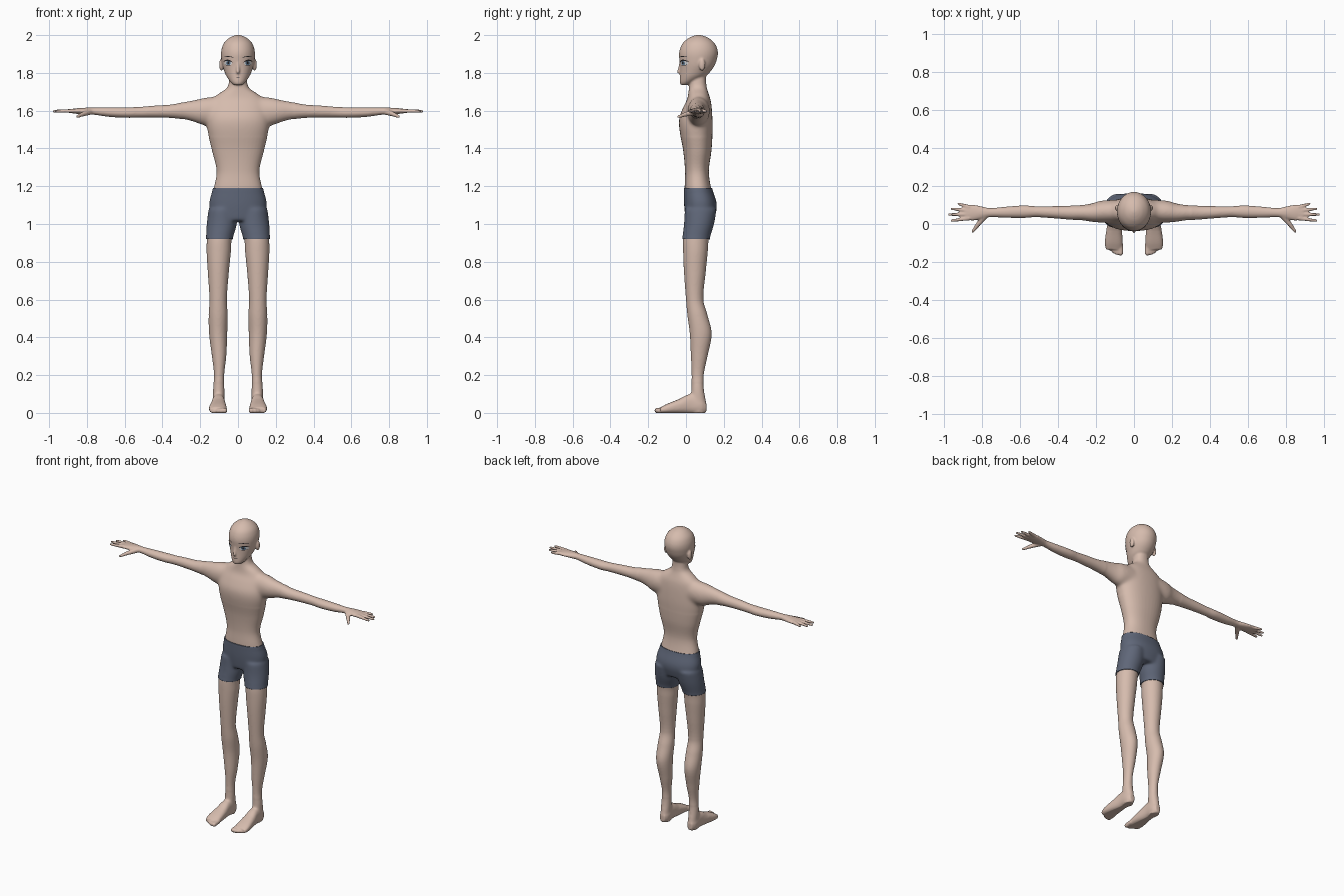
import bpy, bmesh, math
from mathutils import Vector, Matrix
from mathutils.bvhtree import BVHTree

if "Cube" in bpy.data.objects:
    bpy.data.objects.remove(bpy.data.objects["Cube"])


def material(name, rgb):
    m = bpy.data.materials.new(name)
    m.diffuse_color = (*rgb, 1)
    m.use_nodes = True
    m.node_tree.nodes["Principled BSDF"].inputs["Base Color"].default_value = m.diffuse_color
    return m


SKIN = material("skin", (0.67, 0.50, 0.42))
CLOTH = material("grey blue cloth", (0.115, 0.135, 0.19))
DARK = material("dark lash", (0.02, 0.018, 0.02))
WHITE = material("eye white", (0.75, 0.75, 0.76))
IRIS = material("blue iris", (0.13, 0.22, 0.33))


def add_object(name, bm, mat):
    mesh = bpy.data.meshes.new(name)
    bm.to_mesh(mesh)
    mesh.materials.append(mat)
    for p in mesh.polygons:
        p.use_smooth = True
    ob = bpy.data.objects.new(name, mesh)
    bpy.context.collection.objects.link(ob)
    return ob


def smooth_sections(secs, steps=6):
    """Cubic interpolation of section rows (first value is the position)."""
    def slope(i, k):
        a, b = secs[max(i - 1, 0)], secs[min(i + 1, len(secs) - 1)]
        return (b[k] - a[k]) / (b[0] - a[0])
    out = []
    for i in range(len(secs) - 1):
        p, q = secs[i], secs[i + 1]
        h = q[0] - p[0]
        for j in range(steps):
            t = j / steps
            row = [p[0] + h * t]
            for k in range(1, 5):
                row.append((2*t**3 - 3*t*t + 1) * p[k] + (t**3 - 2*t*t + t) * h * slope(i, k)
                           + (3*t*t - 2*t**3) * q[k] + (t**3 - t*t) * h * slope(i + 1, k))
            out.append(row)
    return out + [list(secs[-1])]


def loft(bm, axis, secs, side=1, power=2.0, n=40):
    """Skin oval sections (position, centre, radius, centre, radius) along an axis."""
    rings = []
    for t, ca, ra, cb, rb in smooth_sections(secs):
        ring = []
        for i in range(n):
            c, s = math.cos(2*math.pi*i/n), math.sin(2*math.pi*i/n)
            a = ca + ra * math.copysign(abs(c)**(2/power), c)
            b = cb + rb * math.copysign(abs(s)**(2/power), s)
            x, y, z = {"x": (t, a, b), "y": (a, t, b), "z": (a, b, t)}[axis]
            ring.append(bm.verts.new((x * side, y, z)))
        rings.append(ring)
    for r, q in zip(rings, rings[1:]):
        for i in range(n):
            bm.faces.new((r[i], r[(i+1) % n], q[(i+1) % n], q[i]))
    bm.faces.new(rings[0][::-1])
    bm.faces.new(rings[-1])


def ball(bm, c, size):
    bmesh.ops.create_uvsphere(bm, u_segments=20, v_segments=12, radius=1,
                              matrix=Matrix.Translation(c) @ Matrix.Diagonal((*size, 1)))


def digit(bm, p, q, r0, r1, side=1):
    """Tapered rod with round ends, for fingers, toes and nose."""
    p, q = Vector((p[0]*side, p[1], p[2])), Vector((q[0]*side, q[1], q[2]))
    d = q - p
    m = Matrix.Translation((p + q) / 2) @ d.to_track_quat("Z", "Y").to_matrix().to_4x4()
    bmesh.ops.create_cone(bm, cap_ends=True, segments=16, radius1=r0, radius2=r1, depth=d.length, matrix=m)
    ball(bm, p, (r0,) * 3)
    ball(bm, q, (r1,) * 3)


bm = bmesh.new()
# torso and neck
loft(bm, "z", [(1.02, 0, .12, .073, .07), (1.10, 0, .148, .077, .082), (1.19, 0, .128, .063, .07),
               (1.28, 0, .113, .058, .063), (1.39, 0, .138, .06, .075), (1.50, 0, .163, .053, .088),
               (1.56, 0, .165, .052, .088), (1.62, 0, .155, .061, .075), (1.66, 0, .14, .068, .062),
               (1.69, 0, .105, .066, .054), (1.72, 0, .06, .063, .048), (1.76, 0, .047, .063, .043),
               (1.82, 0, .045, .066, .043)], power=2.25)
# head
loft(bm, "z", [(1.736, 0, .022, -.008, .02), (1.75, 0, .038, .005, .038), (1.78, 0, .06, .034, .067),
               (1.81, 0, .073, .05, .082), (1.84, 0, .083, .06, .092), (1.87, 0, .088, .064, .099),
               (1.90, 0, .09, .066, .103), (1.93, 0, .086, .067, .098), (1.96, 0, .073, .067, .082),
               (1.985, 0, .047, .067, .052), (1.997, 0, .022, .066, .024), (2.001, 0, .006, .066, .006)])
digit(bm, (0, -.028, 1.86), (0, -.036, 1.808), .006, .010)
ball(bm, (0, -.04, 1.806), (.009, .010, .009))

for s in (1, -1):
    # ear
    ball(bm, (s * .088, .085, 1.843), (.012, .017, .033))
    # arm and palm
    loft(bm, "x", [(.10, .068, .06, 1.60, .075), (.18, .065, .058, 1.595, .074), (.22, .06, .05, 1.597, .062),
                   (.27, .06, .042, 1.60, .05), (.35, .06, .036, 1.597, .036), (.45, .063, .031, 1.595, .031),
                   (.52, .065, .029, 1.592, .028), (.58, .065, .033, 1.59, .028), (.68, .062, .029, 1.592, .025),
                   (.76, .06, .024, 1.597, .019), (.80, .06, .032, 1.598, .018), (.85, .06, .042, 1.598, .015),
                   (.89, .06, .038, 1.598, .010)], s, n=32)
    # fingers and thumb
    for y0, x1, y1 in ((.030, .962, .018), (.051, .975, .050), (.071, .96, .080), (.090, .925, .106)):
        digit(bm, (.87, y0, 1.599), (x1, y1, 1.597), .0115, .0075, s)
    digit(bm, (.785, .045, 1.594), (.825, -.005, 1.58), .017, .012, s)
    digit(bm, (.825, -.005, 1.58), (.851, -.040, 1.568), .012, .008, s)
    # leg
    loft(bm, "z", [(0, .102, .028, .066, .036), (.06, .102, .03, .066, .04), (.12, .102, .031, .062, .034),
                   (.20, .10, .027, .062, .032), (.30, .10, .038, .07, .044), (.42, .105, .048, .078, .058),
                   (.52, .105, .05, .06, .053), (.60, .105, .046, .046, .046), (.75, .104, .056, .047, .058),
                   (.85, .102, .064, .05, .065), (.92, .099, .066, .053, .068), (1.0, .086, .075, .069, .075),
                   (1.08, .083, .068, .078, .08)], s)
    # foot and toes
    loft(bm, "y", [(-.135, .107, .042, .014, .016), (-.10, .107, .047, .022, .026), (-.04, .105, .042, .034, .038),
                   (.02, .103, .034, .048, .052), (.08, .102, .031, .038, .042), (.108, .102, .017, .03, .026)],
         s, power=2.5, n=32)
    for i in range(5):
        r = .0145 - .0012 * i
        x = .071 + .0185 * i - .0008 * i * i
        digit(bm, (x, -.11, r + .002), (x, -.153 + .0022 * i * i, r - .002), r, r, s)

bmesh.ops.recalc_face_normals(bm, faces=bm.faces)
# fuse the parts into one skin
source = add_object("source", bm, SKIN)
mod = source.modifiers.new("fuse", "REMESH")
mod.mode = "VOXEL"
mod.voxel_size = 0.005
fused = source.evaluated_get(bpy.context.evaluated_depsgraph_get()).to_mesh()
bm.free()
bm = bmesh.new()
bm.from_mesh(fused)
bpy.data.objects.remove(source)


def relax(test, times):
    verts = [v for v in bm.verts if test(v.co)]
    for _ in range(times):
        bmesh.ops.smooth_vert(bm, verts=verts, factor=0.5, use_axis_x=True, use_axis_y=True, use_axis_z=True)


# soften shoulders, hips, ankles and then everything
relax(lambda c: 1.46 < c.z < 1.73 and abs(c.x) < .30, 40)
relax(lambda c: .93 < c.z < 1.17, 25)
relax(lambda c: .05 < c.z < .16 and c.y > -.04, 15)
relax(lambda c: True, 3)
for v in bm.verts:
    v.co.z = max(v.co.z, 0)
bmesh.ops.recalc_face_normals(bm, faces=bm.faces)

# cut the waist and hem lines, then separate the shorts
for z in (.92, 1.19):
    bmesh.ops.bisect_plane(bm, geom=bm.verts[:] + bm.edges[:] + bm.faces[:],
                           plane_co=(0, 0, z), plane_no=(0, 0, 1))
tree = BVHTree.FromBMesh(bm)


def in_shorts(f):
    return .92 < f.calc_center_median().z < 1.19


cloth = bm.copy()
bmesh.ops.delete(cloth, geom=[f for f in cloth.faces if not in_shorts(f)], context="FACES")
bmesh.ops.delete(bm, geom=[f for f in bm.faces if in_shorts(f)], context="FACES")
add_object("body", bm, SKIN)
shorts = add_object("shorts", cloth, CLOTH)
mod = shorts.modifiers.new("thickness", "SOLIDIFY")
mod.thickness, mod.offset = .005, 1


def patch(name, mat, fn, lift, nu=24, nv=4):
    """Thin plate laid on the face; fn gives x and z for u, v in 0..1."""
    b = bmesh.new()
    grid = []
    for j in range(nv + 1):
        row = []
        for i in range(nu + 1):
            x, z = fn(i / nu, j / nv)
            hit = tree.ray_cast(Vector((x, -1, z)), Vector((0, 1, 0)))[0]
            row.append(b.verts.new((x, (hit.y if hit else 0) - lift, z)))
        grid.append(row)
    for j in range(nv):
        for i in range(nu):
            f = b.faces.new((grid[j][i], grid[j][i+1], grid[j+1][i+1], grid[j+1][i]))
            f.normal_update()
            if f.normal.y > 0:
                f.normal_flip()
    add_object(name, b, mat)


def oval(cx, cz, rx, rz):
    return lambda u, v: (cx + rx * (.02 + .98*v) * math.cos(2*math.pi*u),
                         cz + rz * (.02 + .98*v) * math.sin(2*math.pi*u))


def arc(x0, x1, z0, z1, bend, thick):
    return lambda u, v: (x0 + (x1 - x0) * u,
                         z0 + (z1 - z0) * u + bend * 4*u*(1 - u) + thick * (v - .5) * (.3 + 2.8*u*(1 - u)))


# eyes, lashes, brows and mouth
for s, side in ((1, "left"), (-1, "right")):
    patch(side + "_eye_white", WHITE, oval(s * .052, 1.851, .021, .012), .0015)
    patch(side + "_iris", IRIS, oval(s * .051, 1.852, .0115, .012), .0025)
    patch(side + "_pupil", DARK, oval(s * .051, 1.853, .005, .007), .0035)
    patch(side + "_upper_lash", DARK, arc(s * .028, s * .077, 1.855, 1.861, .008, .008), .004)
    patch(side + "_lower_lash", DARK, arc(s * .036, s * .072, 1.842, 1.845, -.004, .003), .003)
    patch(side + "_brow", DARK, arc(s * .022, s * .075, 1.881, 1.884, .004, .004), .002)
patch("mouth", DARK, arc(-.019, .019, 1.779, 1.779, -.001, .003), .0015)
